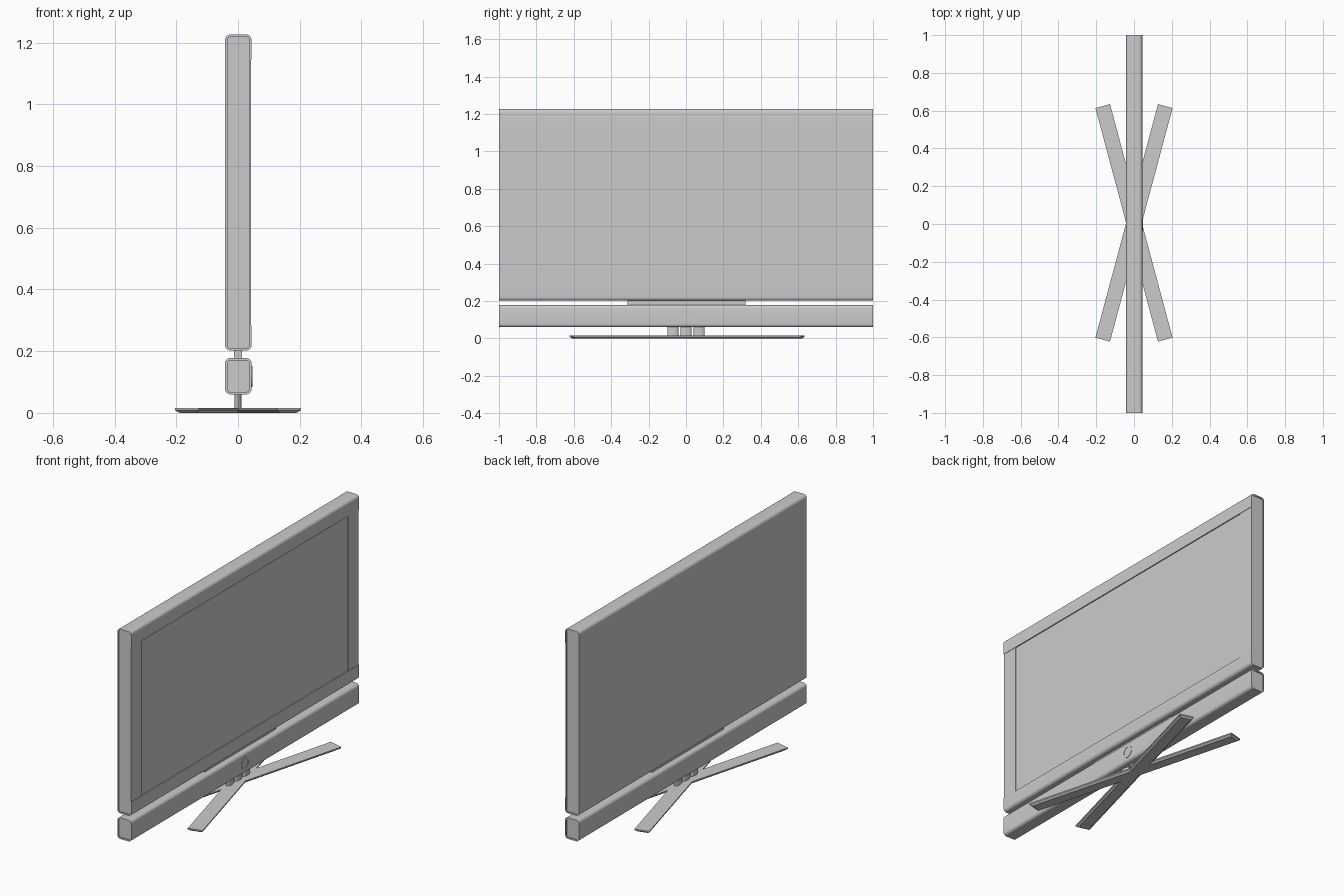
import bpy, bmesh, math
from mathutils import Matrix, Vector

if "Cube" in bpy.data.objects:
    bpy.data.objects.remove(bpy.data.objects["Cube"])


def finish(name, bm):
    bmesh.ops.recalc_face_normals(bm, faces=bm.faces)
    mesh = bpy.data.meshes.new(name)
    bm.to_mesh(mesh)
    bm.free()
    ob = bpy.data.objects.new(name, mesh)
    bpy.context.collection.objects.link(ob)
    return ob


def smooth(ob):
    bpy.ops.object.select_all(action='DESELECT')
    ob.select_set(True)
    bpy.context.view_layer.objects.active = ob
    bpy.ops.object.shade_smooth_by_angle(angle=math.radians(35))


def box(name, x0, x1, y0, y1, z0, z1):
    bm = bmesh.new()
    m = Matrix.Translation(((x0 + x1) / 2, (y0 + y1) / 2, (z0 + z1) / 2))
    bmesh.ops.create_cube(bm, size=1, matrix=m @ Matrix.Diagonal((x1 - x0, y1 - y0, z1 - z0, 1)))
    return finish(name, bm)


def rounded_bar(name, x0, x1, z0, z1, r=0.018, seg=6):
    """Rounded-rectangle section swept along y, with recessed end caps."""
    bm = bmesh.new()
    verts = []
    corners = [(x1 - r, z1 - r), (x0 + r, z1 - r), (x0 + r, z0 + r), (x1 - r, z0 + r)]
    for i, (cx, cz) in enumerate(corners):
        for k in range(seg + 1):
            a = math.pi / 2 * (i + k / seg)
            verts.append(bm.verts.new((cx + r * math.cos(a), -1, cz + r * math.sin(a))))
    cap = bm.faces.new(verts)
    ext = bmesh.ops.extrude_face_region(bm, geom=[cap])
    bmesh.ops.translate(bm, vec=(0, 2, 0),
                        verts=[e for e in ext['geom'] if isinstance(e, bmesh.types.BMVert)])
    bmesh.ops.recalc_face_normals(bm, faces=bm.faces)
    for f in [f for f in bm.faces if abs(f.normal.y) > 0.9]:
        n = f.normal.copy()
        bmesh.ops.inset_region(bm, faces=[f], thickness=0.008)
        e = bmesh.ops.extrude_face_region(bm, geom=[f])
        bmesh.ops.translate(bm, vec=-n * 0.005,
                            verts=[v for v in e['geom'] if isinstance(v, bmesh.types.BMVert)])
        if f.is_valid:
            bmesh.ops.delete(bm, geom=[f], context='FACES_ONLY')
    return finish(name, bm)


def cut(ob, cutter):
    mod = ob.modifiers.new('cut', 'BOOLEAN')
    mod.operation = 'DIFFERENCE'
    mod.solver = 'EXACT'
    mod.object = cutter
    bpy.context.view_layer.objects.active = ob
    bpy.ops.object.modifier_apply(modifier=mod.name)
    bpy.data.objects.remove(cutter)


X0, X1 = -0.042, 0.044

# Screen housing: side strips sit slightly back, the screen deeper still
housing = rounded_bar('screen_housing', X0, X1, 0.202, 1.226)
cut(housing, box('strip_cutter', X1 - 0.002, 0.1, -1.1, 1.1, 0.283, 1.144))
cut(housing, box('screen_cutter', X1 - 0.006, 0.1, -0.907, 0.907, 0.283, 1.144))
smooth(housing)

# Speaker bar and the plate joining it to the housing
smooth(rounded_bar('speaker_bar', X0, X1, 0.06, 0.178))
box('joining_plate', -0.013, 0.013, -0.312, 0.317, 0.17, 0.21)

# Round control on the speaker bar: raised ring with a centre button
bm = bmesh.new()
prof = [(0.034, 0.0), (0.034, 0.003), (0.025, 0.003), (0.025, 0.001), (0.0, 0.001)]
vs = [bm.verts.new((X1 + h - 0.0005, r, 0.118)) for r, h in prof]
es = [bm.edges.new(p) for p in zip(vs, vs[1:])]
bmesh.ops.spin(bm, geom=vs + es, cent=(X1, 0, 0.118), axis=(1, 0, 0),
               angle=2 * math.pi, steps=32)
bmesh.ops.remove_doubles(bm, verts=bm.verts, dist=1e-5)
smooth(finish('control_ring', bm))

# Three oval posts
for i, y in enumerate((-0.07, 0, 0.07)):
    bm = bmesh.new()
    m = Matrix.Translation((0, y, 0.039)) @ Matrix.Diagonal((0.012, 0.029, 1, 1))
    bmesh.ops.create_cone(bm, cap_ends=True, segments=24, radius1=1, radius2=1,
                          depth=0.05, matrix=m)
    smooth(finish(f'post_{i + 1}', bm))

# Crossed feet with edges tapering in underneath
for side, name in ((1, 'foot_a'), (-1, 'foot_b')):
    bm = bmesh.new()
    rot = Matrix.Translation((0, 0.006, 0)) @ Matrix.Rotation(math.radians(-15 * side), 4, 'Z')
    rings = []
    for inset, z in ((0.012, 0.0), (0.0, 0.009), (0.0, 0.016)):
        w, l = 0.04 - inset, 0.64 - inset
        rings.append([bm.verts.new(rot @ Vector((sx * w, sy * l, z)))
                      for sx, sy in ((-1, -1), (1, -1), (1, 1), (-1, 1))])
    bm.faces.new(rings[0])
    bm.faces.new(rings[-1])
    for a, b in zip(rings, rings[1:]):
        for k in range(4):
            bm.faces.new((a[k], a[(k + 1) % 4], b[(k + 1) % 4], b[k]))
    finish(name, bm)
